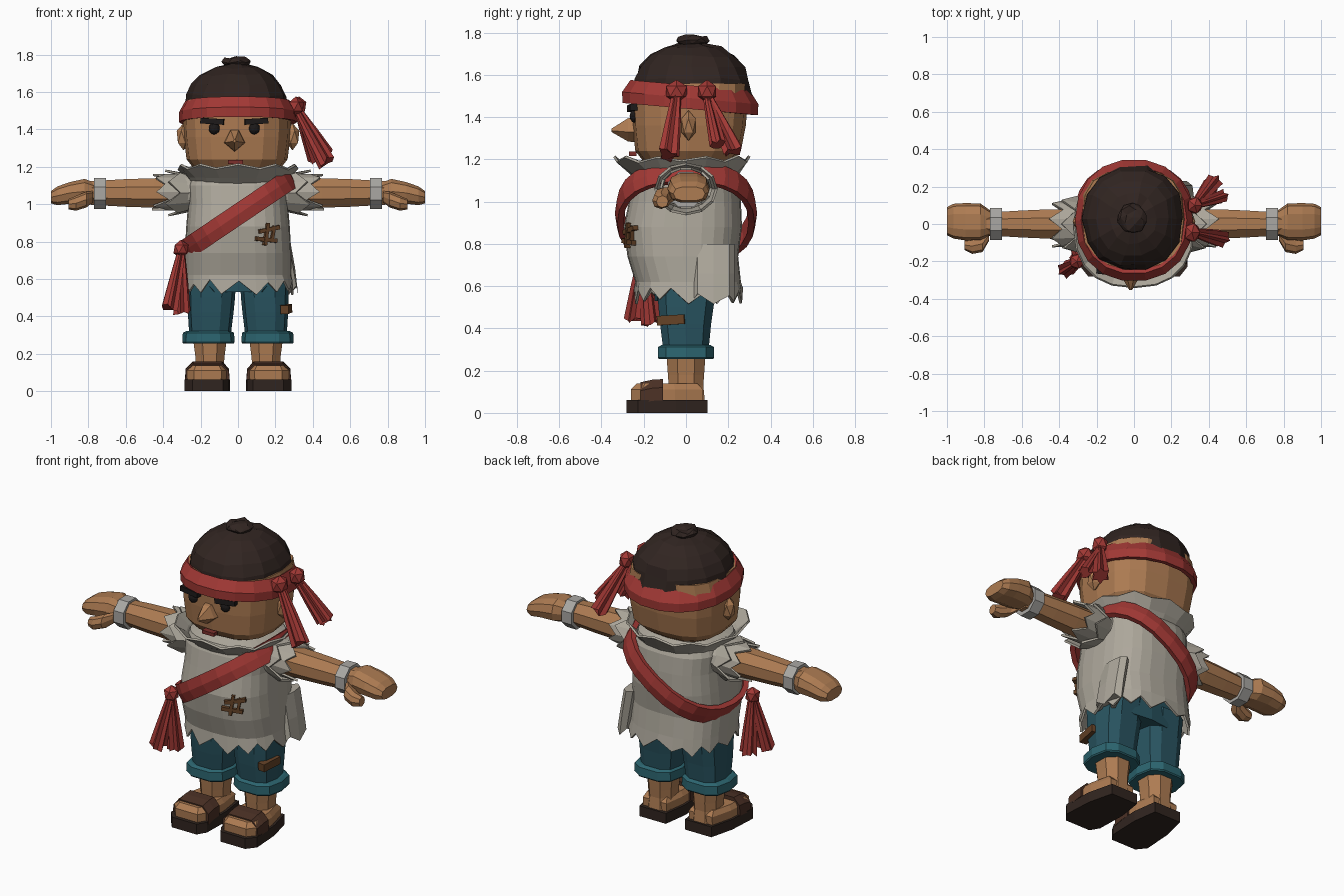
import bpy, bmesh, math, random
from mathutils import Vector, Euler, Matrix

if "Cube" in bpy.data.objects:
    bpy.data.objects.remove(bpy.data.objects["Cube"])

random.seed(4)
COLS = dict(skin=(.42, .2, .085), red=(.36, .04, .035), hair=(.03, .018, .015), shirt=(.42, .39, .33),
            wrap=(.4, .39, .37), pants=(.022, .09, .12), cuff=(.025, .13, .16), sole=(.03, .018, .014),
            strap=(.07, .03, .018), stitch=(.13, .055, .02), dark=(.012, .01, .01), lip=(.2, .03, .025))
MATS = {}
for k, c in COLS.items():
    MATS[k] = bpy.data.materials.new(k)
    MATS[k].diffuse_color = (*c, 1)


def finish(name, bm, col, mirror=False, thick=0):
    bmesh.ops.recalc_face_normals(bm, faces=bm.faces)
    me = bpy.data.meshes.new(name)
    bm.to_mesh(me)
    bm.free()
    me.materials.append(MATS[col])
    ob = bpy.data.objects.new(name, me)
    bpy.context.collection.objects.link(ob)
    if thick:
        ob.modifiers.new("thickness", 'SOLIDIFY').thickness = thick
    if mirror:
        ob.modifiers.new("mirror", 'MIRROR')
    return ob


def ring(c, a, b, n=8, e=1.0, axis='z', tilt=0, jag=0, off=0.0):
    """Superellipse section round an axis; jag makes a ragged edge along the axis."""
    pts = []
    for i in range(n):
        t = 2 * math.pi * (i + off) / n
        u = a * math.copysign(abs(math.cos(t)) ** e, math.cos(t))
        v = b * math.copysign(abs(math.sin(t)) ** e, math.sin(t))
        w = jag * ((i % 2) * 2 - 1) * random.uniform(.4, 1.2) + tilt * v
        p = Vector((u, v, w)) if axis == 'z' else Vector((w, u, v))
        pts.append(Vector(c) + p)
    return pts


def loft(name, rings, col, caps=True, mirror=False, thick=0, jitter=0):
    bm = bmesh.new()
    vs = [[bm.verts.new(p) for p in r] for r in rings]
    n = len(vs[0])
    for lo, hi in zip(vs, vs[1:]):
        for i in range(n):
            bm.faces.new((lo[i], lo[(i + 1) % n], hi[(i + 1) % n], hi[i]))
    if caps:
        bm.faces.new(vs[0])
        bm.faces.new(vs[-1])
    if jitter:
        for v in bm.verts:
            v.co += Vector([random.uniform(-jitter, jitter) for _ in range(3)])
    return finish(name, bm, col, mirror, thick)


def box(name, c, size, col, rot=(0, 0, 0), bevel=0, mirror=False):
    bm = bmesh.new()
    m = Matrix.Translation(c) @ Euler(rot).to_matrix().to_4x4() @ Matrix.Diagonal((*size, 1))
    bmesh.ops.create_cube(bm, size=1, matrix=m)
    if bevel:
        bmesh.ops.bevel(bm, geom=bm.edges[:], offset=bevel, segments=1, affect='EDGES')
    return finish(name, bm, col, mirror)


def ball(name, c, size, col, mirror=False, jitter=0, sub=2):
    bm = bmesh.new()
    bmesh.ops.create_icosphere(bm, subdivisions=sub, radius=1,
                               matrix=Matrix.Translation(c) @ Matrix.Diagonal((*size, 1)))
    for v in bm.verts:
        v.co += Vector([random.uniform(-jitter, jitter) for _ in range(3)])
    return finish(name, bm, col, mirror)


def tail(name, p0, p1, r0, r1):
    """Pleated cloth end: star-shaped section widening from p0 to p1."""
    p0, p1 = Vector(p0), Vector(p1)
    q = (p1 - p0).to_track_quat('Z', 'Y')
    rings = []
    for f, r in ((0, r0), (.5, (r0 + r1) * .52), (1, r1)):
        pts = []
        for i in range(12):
            t, k = 2 * math.pi * i / 12, r * (1 if i % 2 else .66)
            w = random.uniform(-.02, .02) if f == 1 else 0
            pts.append(p0.lerp(p1, f) + q @ Vector((k * math.cos(t), k * math.sin(t), w)))
        rings.append(pts)
    loft(name, rings, 'red')


# Head and face
loft("head", [ring((-.005, y, z), a, b, 16, .72) for z, a, b, y in (
    (1.17, .19, .17, .01), (1.195, .235, .21, .005), (1.24, .27, .25, .01), (1.36, .285, .268, .015),
    (1.48, .29, .275, .018), (1.56, .27, .265, .025))], 'skin')
ball("ears", (.292, .012, 1.36), (.04, .04, .072), 'skin', mirror=True, sub=1)
loft("nose", [[Vector((-.018 + w * x, y, 1.337 + w * z)) for x, z in ((-1, -.15), (0, -1.0), (1, -.15), (.4, 1.1), (-.4, 1.1))]
              for w, y in ((.058, -.23), (.052, -.275), (.008, -.352))], 'skin')
for s in (-1, 1):
    side = "right" if s < 0 else "left"
    cx = -.02 + s * .107
    ball(side + "_eye", (cx, -.243, 1.405), (.03, .024, .033), 'dark')
    box(side + "_brow", (cx + s * .01, -.25, 1.443), (.125, .045, .03), 'dark', (0, s * -.06, s * .12))
box("mouth", (-.013, -.252, 1.226), (.08, .035, .02), 'lip')

# Hair cap and knot of hair
loft("hair", [ring((-.005, .03, z), a, b, 14, .9) for z, a, b in (
    (1.5, .275, .285), (1.58, .268, .275), (1.64, .24, .25), (1.69, .195, .205), (1.73, .125, .135), (1.75, .045, .05))],
    'hair', jitter=.007)
ball("hair_tuft", (-.01, .03, 1.76), (.075, .078, .03), 'hair', jitter=.009)

# Headband, its knots and tails
loft("headband", [ring((0, .02, z), a, b, 18, .92, tilt=-.09) for z, a, b in (
    (1.438, .315, .325), (1.49, .316, .327), (1.55, .283, .287))], 'red', caps=False, thick=.025)
ball("headband_front_knot", (.31, -.045, 1.522), (.048, .058, .055), 'red', sub=1)
ball("headband_back_knot", (.325, .1, 1.522), (.045, .05, .055), 'red', sub=1)
tail("headband_front_tail", (.32, -.045, 1.5), (.47, -.08, 1.225), .024, .052)
tail("headband_back_tail", (.325, .1, 1.5), (.425, .225, 1.235), .024, .052)
tail("headband_small_tail", (.325, .1, 1.5), (.475, .15, 1.27), .02, .04)

# Ragged shirt, collar and sleeves
prof = ((.62, .285, .25, .01), (.74, .285, .262, -.015), (.88, .277, .28, -.015), (1.0, .267, .265, -.005),
        (1.1, .272, .25, 0), (1.155, .25, .225, 0), (1.18, .18, .16, 0))
loft("shirt", [ring((.005, .012, .555), .292, .258, 28, .75, jag=.035)] +
     [ring((0, y, z), a, b, 28, .75) for z, a, b, y in prof], 'shirt', caps=False, thick=.012)
loft("shirt_side_flap", [ring((x, .13, z), .04, .1, 8, .8, jag=j) for x, z, j in
                         ((.24, .8, 0), (.265, .66, 0), (.282, .54, .025))], 'shirt')
loft("collar", [ring((0, y, z), a, b, 20, .85, jag=j) for z, a, b, y, j in (
    (1.1, .235, .215, 0, 0), (1.15, .265, .26, -.01, 0), (1.205, .315, .315, -.02, .014))], 'shirt', caps=False, thick=.012)
loft("sleeves", [ring((x, 0, 1.065), a, b, 14, 1, 'x', jag=j) for x, a, b, j in (
    (.2, .13, .1, 0), (.32, .12, .1, 0), (.41, .125, .1, .045))], 'shirt', caps=False, mirror=True, thick=.012)
loft("sleeve_tatters", [ring((x, 0, 1.06), a, b, 12, 1, 'x', jag=j) for x, a, b, j in (
    (.25, .12, .1, 0), (.35, .15, .125, .04))], 'shirt', caps=False, mirror=True, thick=.012)

# Shirt stitches
box("stitch_upper", (.165, -.262, .865), (.12, .03, .022), 'stitch', (0, -.2, .42))
box("stitch_lower", (.15, -.268, .81), (.12, .03, .022), 'stitch', (0, .1, .42))
box("stitch_cross_a", (.15, -.272, .84), (.018, .03, .12), 'stitch', (0, .15, .42))
box("stitch_cross_b", (.185, -.252, .845), (.016, .03, .08), 'stitch', (0, .2, .42))

# Diagonal sash: a tilted band round the chest, knotted at the hip
slope = math.tan(math.radians(34))
sash = []
for w, grow in ((-.056, 0), (0, .012), (.056, 0)):
    pts = []
    for i in range(24):
        t = 2 * math.pi * i / 24
        c, s = math.cos(t), math.sin(t)
        x = .298 * math.copysign(abs(c) ** .85, c)
        y = (.325 + grow) * math.copysign(abs(s) ** .85, s)
        pts.append(Vector((x - .5 * w, y, .945 + x * slope + .85 * w)))
    sash.append(pts)
loft("sash", sash, 'red', caps=False, thick=.03)
ball("sash_knot", (-.305, -.2, .76), (.045, .045, .05), 'red', sub=1)
tail("sash_tail_front", (-.305, -.205, .74), (-.365, -.245, .44), .024, .05)
tail("sash_tail_back", (-.305, -.195, .74), (-.3, -.165, .425), .024, .05)

# Arms, wrist wraps, hands
loft("arms", [ring((x, 0, 1.06), a, b, 8, 1, 'x', off=.5) for x, a, b in (
    (.25, .085, .088), (.45, .085, .085), (.6, .078, .08), (.79, .066, .068))], 'skin', mirror=True)
loft("wrist_wraps", [ring((x, 0, 1.057), .092, .09, 8, 1, 'x', off=.5) for x in (.705, .77)], 'wrap', mirror=True)
loft("hands", [ring((x, y, z), a, b, 10, .75, 'x') for x, y, z, a, b in (
    (.765, .005, 1.06, .065, .055), (.82, .012, 1.068, .097, .07), (.9, .012, 1.06, .1, .06),
    (.965, .015, 1.045, .093, .052), (1.0, .015, 1.037, .075, .034))], 'skin', mirror=True)
loft("thumbs", [ring((x, y, z), a, b, 8, .9, 'x') for x, y, z, a, b in (
    (.775, -.06, 1.04, .03, .03), (.81, -.105, 1.025, .045, .042), (.865, -.118, 1.005, .042, .04),
    (.905, -.112, 1.0, .028, .028))], 'skin', mirror=True)

# Trousers with rolled cuffs and a knee patch
loft("hips", [ring((0, 0, z), a, .15, 12, .7) for z, a in ((.53, .2), (.57, .26), (.72, .26))], 'pants')
loft("trouser_legs", [ring((x, y, z), a, b, 10, .7) for z, x, y, a, b in (
    (.29, .15, 0, .11, .11), (.42, .146, -.002, .122, .125), (.5, .143, 0, .127, .135), (.64, .14, .005, .132, .15))],
    'pants', mirror=True)
loft("trouser_cuffs", [ring((.158, 0, z), a, b, 10, .7) for z, a, b in (
    (.255, .135, .133), (.262, .14, .138), (.312, .137, .136), (.322, .118, .118))], 'cuff', mirror=True)
box("knee_patch", (.258, -.07, .44), (.045, .13, .045), 'stitch', (.06, 0, -.15))

# Bare legs, feet and sandals
loft("shins", [ring((.15, y, z), a, b, 8, .9, off=.5) for z, y, a, b in (
    (.06, .005, .088, .09), (.13, .0, .08, .088), (.18, .0, .083, .092), (.29, 0, .098, .1))], 'skin', mirror=True)


def foot_outline(z, grow=0):
    side = ((.07, .09), (.05, -.05), (.055, -.22), (.085, -.27), (.24, -.27), (.28, -.22), (.27, -.05), (.235, .09))
    return [Vector((.165 + (x - .165) * (1 + grow), -.09 + (y + .09) * (1 + grow), z)) for x, y in side]


loft("feet", [foot_outline(.055, -.06), foot_outline(.11, -.05), foot_outline(.138, -.2)], 'skin', mirror=True)
loft("sandal_soles", [foot_outline(0, .06), foot_outline(.062, .06)], 'sole', mirror=True)
arch = ((.045, .06), (.048, .12), (.085, .16), (.24, .16), (.28, .12), (.284, .06))
loft("sandal_straps", [[Vector((x, y, z - d)) for x, z in arch] for y, d in ((-.215, .015), (-.16, .003), (-.11, 0))],
     'strap', mirror=True)

for m in bpy.data.materials:
    if m.users and not m.is_grease_pencil:
        m.use_nodes = True
        m.node_tree.nodes["Principled BSDF"].inputs["Base Color"].default_value = m.diffuse_color
